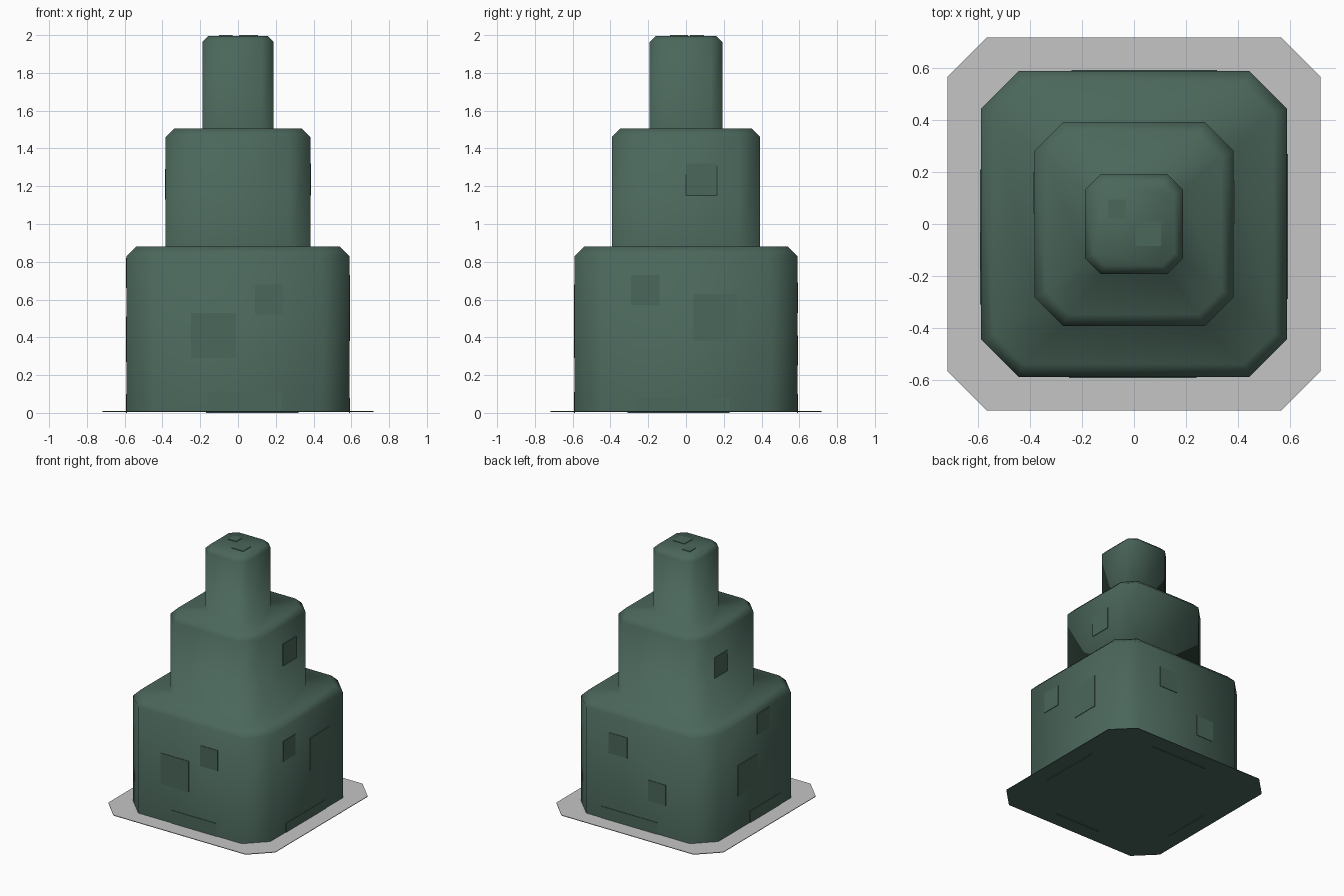
import bpy, bmesh
from mathutils import Vector

cube = bpy.data.objects.get("Cube")
if cube:
    bpy.data.objects.remove(cube)


def make_material(name, rgb):
    mat = bpy.data.materials.new(name)
    mat.use_nodes = True
    mat.diffuse_color = (*rgb, 1)
    mat.node_tree.nodes["Principled BSDF"].inputs["Base Color"].default_value = (*rgb, 1)
    return mat


GREEN = make_material("dark green", (0.07, 0.135, 0.105))
GREY = make_material("light grey", (0.56, 0.56, 0.56))


def finish(name, bm, mats):
    mesh = bpy.data.meshes.new(name)
    bm.to_mesh(mesh)
    bm.free()
    for mat in mats:
        mesh.materials.append(mat)
    obj = bpy.data.objects.new(name, mesh)
    bpy.context.collection.objects.link(obj)
    return obj


def octagon(bm, hx, hy, cut, z):
    """Ring of eight vertices: a rectangle with cut corners."""
    a, b = hx - cut, hy - cut
    pts = [(hx, -b), (hx, b), (a, hy), (-a, hy), (-hx, b), (-hx, -b), (-a, -hy), (a, -hy)]
    return [bm.verts.new((x, y, z)) for x, y in pts]


def loft(bm, lower, upper):
    for i in range(8):
        j = (i + 1) % 8
        bm.faces.new((lower[i], lower[j], upper[j], upper[i]))


# Stepped body: one smooth skin over three tiers with bevelled shoulders
# (half x, half y, corner cut, bottom, top, bevel)
TIERS = [(0.59, 0.59, 0.145, 0.01, 0.88, 0.05),
         (0.383, 0.393, 0.11, 0.88, 1.505, 0.045),
         (0.188, 0.192, 0.06, 1.505, 1.996, 0.032)]
bm = bmesh.new()
last = None
for hx, hy, cut, z0, z1, bev in TIERS:
    rings = [octagon(bm, hx, hy, cut, z0),
             octagon(bm, hx, hy, cut, z1 - bev),
             octagon(bm, hx - bev, hy - bev, cut * 0.8, z1)]
    if last:
        rings.insert(0, last)
    for lower, upper in zip(rings, rings[1:]):
        loft(bm, lower, upper)
    last = rings[-1]
bm.faces.new(last)
for face in bm.faces:
    face.smooth = True
finish("stepped_body", bm, [GREEN])

# Base plate: grey above, green beneath
bm = bmesh.new()
under = octagon(bm, 0.718, 0.718, 0.15, 0.006)
over = octagon(bm, 0.718, 0.718, 0.15, 0.01)
loft(bm, under, over)
bm.faces.new(over)
bm.faces.new(list(reversed(under)))
for face in bm.faces:
    face.normal_update()
    face.material_index = 1 if face.normal.z > 0.5 else 0
finish("base_plate", bm, [GREEN, GREY])


def panel(name, origin, right, up, u0, u1, v0, v1):
    """Thin plate lying on a wall, spanned by its right and up directions."""
    right, up = Vector(right), Vector(up)
    out = right.cross(up)
    bm = bmesh.new()
    quad = [bm.verts.new(Vector(origin) + right * u + up * v - out * 0.002)
            for u, v in ((u0, v0), (u1, v0), (u1, v1), (u0, v1))]
    face = bm.faces.new(quad)
    ext = bmesh.ops.extrude_face_region(bm, geom=[face])["geom"]
    bmesh.ops.translate(bm, vec=out * 0.006, verts=[g for g in ext if isinstance(g, bmesh.types.BMVert)])
    bmesh.ops.recalc_face_normals(bm, faces=bm.faces)
    finish(name, bm, [GREEN])


# Wall panels, per side: (u0, u1, v0, v1), seen from outside
UP = (0, 0, 1)
SIDES = {
    "front": ((0, -0.59, 0), (1, 0, 0), UP,
              [(-0.25, -0.01, 0.29, 0.53), (0.09, 0.24, 0.52, 0.68), (-0.16, 0.23, 0, 0.11)]),
    "left": ((0.59, 0, 0), (0, 1, 0), UP,
             [(-0.29, -0.14, 0.57, 0.73), (0.04, 0.27, 0.38, 0.63), (-0.26, 0.23, 0, 0.08)]),
    "back": ((0, 0.59, 0), (-1, 0, 0), UP,
             [(-0.25, -0.09, 0.53, 0.69), (0.09, 0.24, 0.25, 0.41), (-0.32, 0.17, 0, 0.1)]),
    "right": ((-0.59, 0, 0), (0, -1, 0), UP,
              [(0.03, 0.18, 0.66, 0.82), (-0.21, 0.03, 0.27, 0.51), (-0.06, 0.31, 0, 0.1)]),
    "upper_left": ((0.383, 0, 0), (0, 1, 0), UP, [(0, 0.165, 1.15, 1.32)]),
    "upper_right": ((-0.383, 0, 0), (0, -1, 0), UP, [(-0.2, -0.04, 1.13, 1.29)]),
    "top": ((0, 0, 1.996), (1, 0, 0), (0, 1, 0),
            [(-0.1, -0.03, 0.02, 0.095), (0.005, 0.105, -0.085, 0.01)]),
}
for side, (origin, right, up, rects) in SIDES.items():
    for n, rect in enumerate(rects, 1):
        panel(f"{side}_panel_{n}", origin, right, up, *rect)
